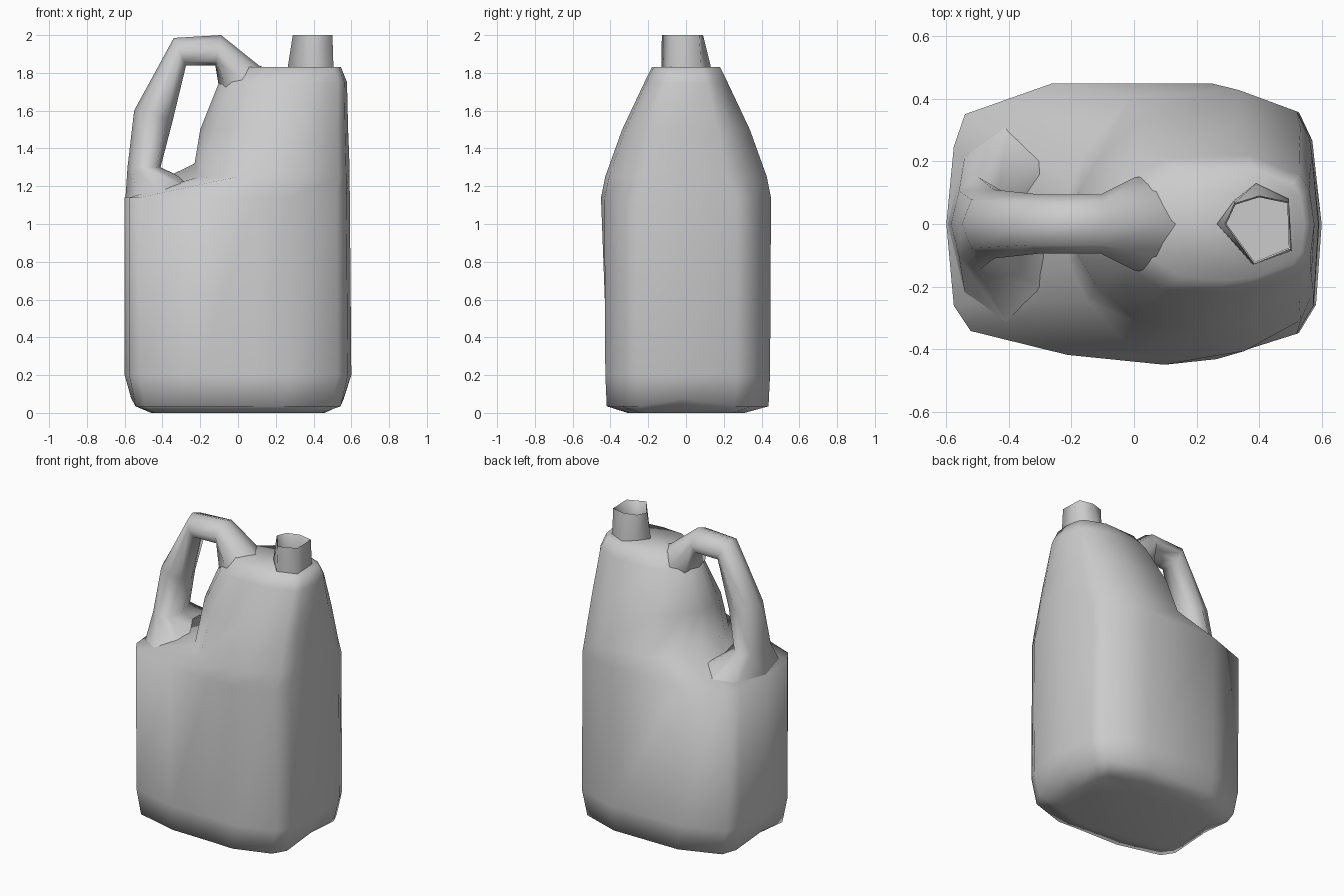
import bpy, bmesh, math
from mathutils import Vector

cube = bpy.data.objects.get("Cube")
if cube:
    bpy.data.objects.remove(cube, do_unlink=True)

grey = bpy.data.materials.new("grey plastic")
grey.use_nodes = True
COLOUR = (0.6, 0.6, 0.6, 1)
grey.diffuse_color = COLOUR
grey.node_tree.nodes["Principled BSDF"].inputs["Base Color"].default_value = COLOUR


def loft(name, rings):
    """Skin a list of rings with equal point counts into a smooth, closed object."""
    bm = bmesh.new()
    loops = [[bm.verts.new(p) for p in ring] for ring in rings]
    n = len(loops[0])
    for a, b in zip(loops, loops[1:]):
        for i in range(n):
            j = (i + 1) % n
            bm.faces.new((a[i], a[j], b[j], b[i]))
    bm.faces.new(loops[0][::-1])
    bm.faces.new(loops[-1])
    bmesh.ops.recalc_face_normals(bm, faces=bm.faces)
    mesh = bpy.data.meshes.new(name)
    bm.to_mesh(mesh)
    bm.free()
    obj = bpy.data.objects.new(name, mesh)
    bpy.context.collection.objects.link(obj)
    mesh.materials.append(grey)
    bpy.ops.object.select_all(action='DESELECT')
    obj.select_set(True)
    bpy.context.view_layer.objects.active = obj
    bpy.ops.object.shade_smooth_by_angle(angle=math.radians(80))


# Body: a boxy outline low down, a wedge pointing at the handle higher up
LOWER = [(-1, 0), (-.96, -.58), (-.87, -.76), (-.35, -.93), (.17, -1), (.45, -.96),
         (.88, -.78), (.97, -.58), (1, 0), (.95, .6), (.88, .8), (.42, 1),
         (-.43, 1), (-.9, .78), (-.96, .55)]
UPPER = [(-1, 0), (-.94, -.3), (-.8, -.58), (-.45, -.94), (.1, -1), (.42, -.95),
         (.86, -.72), (.96, -.5), (1, 0), (.95, .5), (.86, .72), (.38, 1),
         (-.45, .96), (-.8, .58), (-.94, .3)]


def body_ring(outline, z, left, right, half, dent=0, lift=0):
    ring = []
    for i, (u, v) in enumerate(outline):
        x = left + (right - left) * (u + 1) / 2
        y = v * half
        if i == 4:                      # shallow groove low on the front
            y += dent
        ring.append((x, y, z + lift * (v == 0)))   # ends may kick up
    return ring


loft("body", [
    body_ring(LOWER, 0, -.46, .46, .31),
    body_ring(LOWER, .035, -.565, .56, .437, dent=.025, lift=.04),
    body_ring(LOWER, .2, -.6, .6, .445, dent=.03),
    body_ring(LOWER, 1.14, -.6, .592, .45),
    body_ring(UPPER, 1.25, -.23, .59, .428, lift=.07),
    body_ring(UPPER, 1.5, -.2, .583, .338),
    body_ring(UPPER, 1.75, -.1, .577, .22),
    body_ring(UPPER, 1.83, 0, .545, .18),
])

# Handle: oval sections given by outer point, inner point and half width
SECTIONS = [
    ((-.597, 1.12), (-.2, 1.2), .33),
    ((-.585, 1.3), (-.41, 1.3), .15),
    ((-.55, 1.6), (-.345, 1.55), .11),
    ((-.34, 1.985), (-.275, 1.84), .095),
    ((-.09, 2), (-.12, 1.84), .095),
    ((.11, 1.84), (-.1, 1.72), .15),
    ((.25, 1.78), (0, 1.5), .15),
]


def handle_ring(outer, inner, half, sides=8):
    o, i = Vector((outer[0], 0, outer[1])), Vector((inner[0], 0, inner[1]))
    mid, arm = (o + i) / 2, (o - i) / 2
    angles = [2 * math.pi * k / sides for k in range(sides)]
    return [mid + arm * math.cos(a) + Vector((0, half * math.sin(a), 0)) for a in angles]


loft("handle", [handle_ring(*s) for s in SECTIONS])

# Spout: open six-sided neck, squashed at the back of its mouth, with a sunken floor
FOOT = [(.265, 0), (.38, -.13), (.505, -.085), (.495, .08), (.39, .13), (.32, .075)]
MOUTH = [(.29, 0), (.385, -.128), (.5, -.08), (.495, .07), (.4, .09), (.32, .065)]


def spout_ring(outline, z, scale=1):
    return [(.4 + (x - .4) * scale, y * scale, z) for x, y in outline]


loft("spout", [spout_ring(FOOT, 1.78), spout_ring(FOOT, 1.84), spout_ring(MOUTH, 2),
               spout_ring(MOUTH, 1.995, .95), spout_ring(MOUTH, 1.87, .95)])
